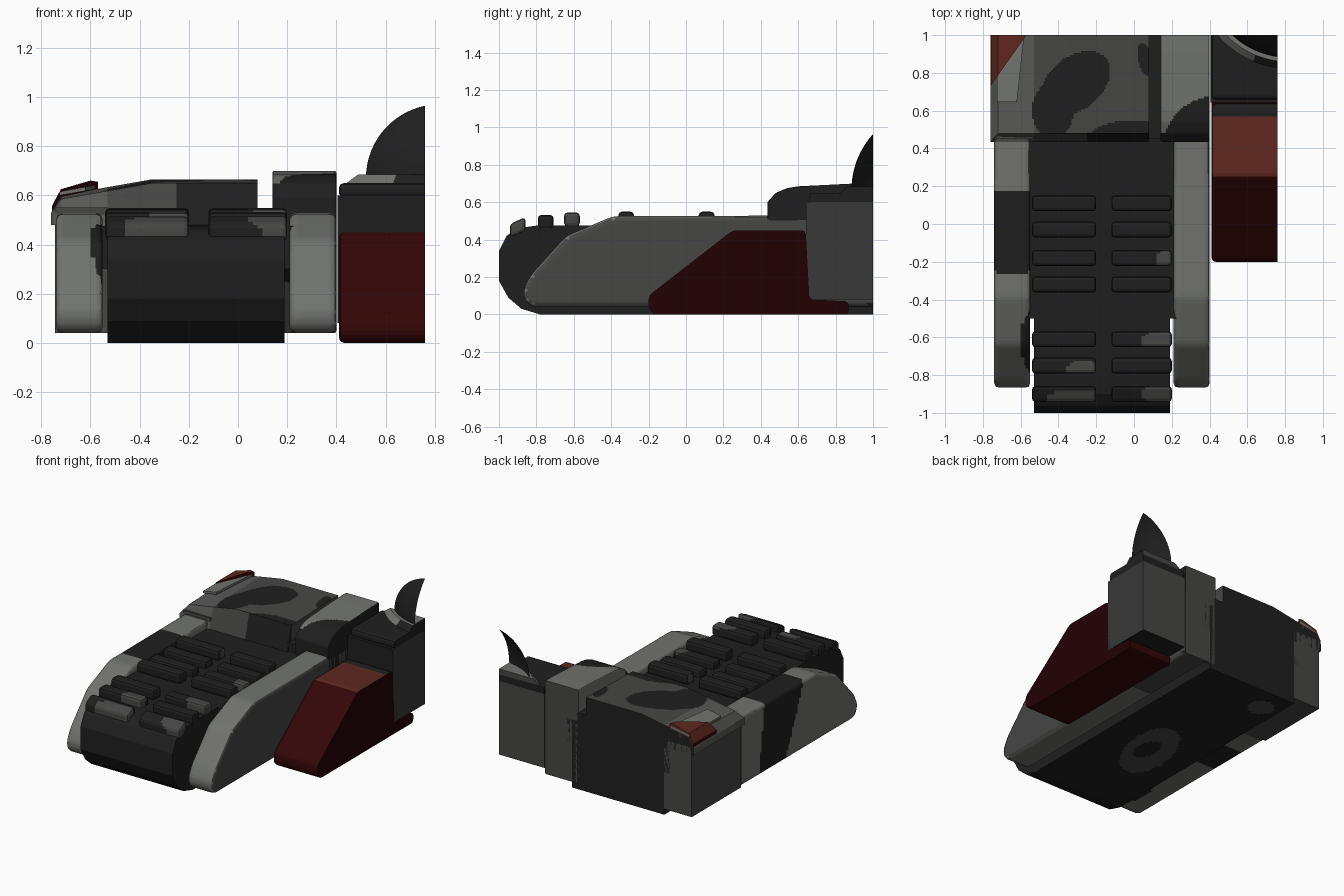
import bpy, bmesh
from mathutils import Vector

cube = bpy.data.objects.get("Cube")
if cube:
    bpy.data.objects.remove(cube, do_unlink=True)


def material(name, rgb):
    lin = [((c / 255 + 0.055) / 1.055) ** 2.4 if c > 10 else c / 3295 for c in rgb]
    m = bpy.data.materials.new(name)
    m.use_nodes = True
    m.diffuse_color = (*lin, 1)
    m.node_tree.nodes["Principled BSDF"].inputs["Base Color"].default_value = (*lin, 1)
    return m


LIGHT, MID, DARK, RED, BRICK, SLATE, DEEP, PALE = range(8)
MATS = [material("light grey", (113, 115, 110)), material("mid grey", (70, 70, 69)),
        material("charcoal", (31, 31, 31)), material("dark red", (52, 6, 7)),
        material("brick red", (94, 40, 31)), material("slate grey", (56, 56, 56)),
        material("deep red", (34, 1, 3)), material("pale grey", (88, 89, 87))]


def cut(bm, co, no, clear=False):
    bmesh.ops.bisect_plane(bm, geom=bm.verts[:] + bm.edges[:] + bm.faces[:], dist=1e-5,
                           plane_co=co, plane_no=no, clear_outer=clear)


def fill(bm):
    bmesh.ops.holes_fill(bm, edges=[e for e in bm.edges if e.is_boundary])


def finish(name, bm, mat, rule=None, smooth=False):
    """Turn the mesh into an object, coloured by a rule on face centre and normal."""
    bmesh.ops.recalc_face_normals(bm, faces=bm.faces[:])
    for f in bm.faces:
        got = rule(f.calc_center_median(), f.normal) if rule else None
        f.material_index = mat if got is None else got
        f.smooth = smooth
    for e in bm.edges:
        e.smooth = e.calc_face_angle(0) < .8
    me = bpy.data.meshes.new(name)
    bm.to_mesh(me)
    bm.free()
    for m in MATS:
        me.materials.append(m)
    ob = bpy.data.objects.new(name, me)
    bpy.context.scene.collection.objects.link(ob)


def prism(pts, axis, a, b, bevel=0.0):
    """Extrude a closed profile; axis x takes (y, z) points, axis y takes (x, z)."""
    bm = bmesh.new()
    place = (lambda p, t: (t, *p)) if axis == "x" else (lambda p, t: (p[0], t, p[1]))
    lo = [bm.verts.new(place(p, a)) for p in pts]
    hi = [bm.verts.new(place(p, b)) for p in pts]
    bm.faces.new(lo)
    bm.faces.new(hi[::-1])
    n = len(pts)
    for i in range(n):
        j = (i + 1) % n
        bm.faces.new((lo[i], hi[i], hi[j], lo[j]))
    bmesh.ops.recalc_face_normals(bm, faces=bm.faces[:])
    if bevel:
        # the flat rear and outer ends stay sharp
        edges = [e for e in bm.edges if not all(v.co.y > 0.99 for v in e.verts)
                 and not all(v.co.x > 0.755 for v in e.verts)]
        bmesh.ops.bevel(bm, geom=edges, offset=bevel, segments=2, profile=0.5,
                        affect="EDGES", clamp_overlap=True)
    return bm


def box(x, y, z, bevel=0.0):
    return prism([(y[0], z[0]), (y[1], z[0]), (y[1], z[1]), (y[0], z[1])], "x", *x, bevel)


def grid(bm, step, axes=(0, 1)):
    """Cut a fine grid so painted patches can follow curves."""
    for k in axes:
        vals = [v.co[k] for v in bm.verts]
        t, end = min(vals) + step, max(vals)
        while t < end - step / 4:
            co, no = Vector(), Vector()
            co[k], no[k] = t, 1
            cut(bm, co, no)
            t += step


def blob(c, x, y, rx, ry, lean=0.0):
    dx, dy = c.x - x, c.y - y
    dx -= lean * dy
    return (dx / rx) ** 2 + (dy / ry) ** 2 < 1


# Central track body, with patches on its underside
body = prism([(1, 0), (-.78, 0), (-.88, .03), (-.95, .09), (-1, .18), (-1, .34),
              (-.96, .42), (-.9, .46), (-.8, .475), (1, .48)], "x", -.53, .19)
grid(body, .02)


def belly(c, n):
    if n.z < -.9 and (blob(c, -.2, -.08, .17, .3, .2) and not blob(c, -.18, -.08, .07, .12)
                      or blob(c, -.4, .82, .09, .09)):
        return MID


finish("track_body", body, DARK, belly)
finish("track_filler", box((-.57, .23), (-.5, 1), (.3, .475)), DARK)

# Raised track pads in two columns
PADS = [(.11, .512, 0), (-.03, .49, 0), (-.18, .49, 0), (-.32, .512, 0),
        (-.61, .508, 0), (-.75, .495, 0), (-.9, .465, .45)]
PATCHES = [(.16, -.62, .13, .05), (-.27, -.78, .09, .06), (-.3, -.93, .17, .05),
           (.17, -.9, .14, .05), (.17, -.2, .06, .06), (-.16, .12, .05, .04)]


def pad_patch(c, n):
    if any(blob(c, *p) for p in PATCHES):
        return MID


for i, (y, z, tilt) in enumerate(PADS):
    for side, x in (("right", (-.54, -.2)), ("left", (-.12, .2))):
        pad = box(x, (y - .042, y + .042), (z - .037, z + .037), .018)
        for v in pad.verts:
            v.co.z += tilt * (v.co.y - y)
        grid(pad, .02)
        finish(f"track_pad_{side}_{i + 1}", pad, DARK, pad_patch)

# Side fenders
FENDER = [(1, .04), (-.82, .04), (-.86, .07), (-.87, .13), (-.83, .21), (-.64, .42),
          (-.39, .525), (1, .53)]


def fender_paint(c, n):
    if n.y > .9 or c.y > .44 or (c.x > 0 and n.x > .9):
        return MID
    if c.x < 0:
        drop = .53 - c.z
        if -.26 + .42 * drop < c.y < .18 + .13 * drop or blob(c, -.54, -.62, .06, .16):
            return DARK


for side, x in (("right", (-.74, -.55)), ("left", (.21, .4))):
    fender = prism(FENDER, "x", *x, .03)
    grid(fender, .02, (0, 1, 2))
    finish(f"fender_{side}", fender, LIGHT, fender_paint, True)

# Rear deck with a sloped front edge and painted patches
deck = prism([(-.76, .48), (-.76, .53), (-.72, .6), (-.52, .635), (-.35, .665),
              (.08, .665), (.08, .47), (-.5, .47)], "y", .435, 1)
for v in deck.verts:
    if v.co.y < .5 and v.co.z > .55:
        v.co.y += .045
        v.co.z -= .015
grid(deck, .01)


def deck_paint(c, n):
    if n.y > .9 or (c.x > -.25 and c.y < .485):
        return DARK
    if n.z > .5 and (blob(c, -.31, .745, .17, .17, .4) or blob(c, -.43, .6, .11, .15)
                     or blob(c, 0, .45, .24, .1) or blob(c, .06, .87, .04, .09, -.2)):
        return DARK
    if c.x < -.53:
        return PALE


finish("rear_deck", deck, MID, deck_paint)
finish("rear_side_wall", box((-.745, -.53), (.45, 1), (.04, .55)), MID)
finish("deck_channel", box((.07, .15), (.45, 1), (.04, .54)), DARK)

# Raised box beside the channel
raised = prism([(1, .04), (.435, .3), (.435, .6), (.48, .65), (.54, .675), (.6, .685),
                (.9, .7), (1, .7)], "x", .14, .4, .008)
grid(raised, .01)


def raised_paint(c, n):
    if n.y > .9:
        return MID
    if c.y < .48 or blob(c, .45, .42, .29, .26) or n.x > .9:
        return DARK


finish("raised_box", raised, LIGHT, raised_paint)

# Red side pod with a dark strip at the rear of its top
pod = prism([(-.2, .1), (-.2, .03), (-.17, 0), (.87, 0), (.87, .07), (.66, .08),
             (.64, .45), (.25, .45)], "x", .41, .76, .025)
cut(pod, (0, .57, 0), (0, 1, 0))


def pod_paint(c, n):
    if n.x > .9:
        return DEEP
    if n.z > .9 and c.z > .4:
        return DARK if c.y > .57 else BRICK


finish("side_pod", pod, RED, pod_paint)

# Outer rear block, collar and curved shell
finish("outer_block", box((.405, .76), (.642, 1), (.08, .6)), DARK,
       lambda c, n: SLATE if n.x > .9 else MID if n.y > .9 else None)
finish("outer_block_top", box((.41, .76), (.66, 1), (.59, .65), .02), DARK)


def collar_paint(c, n):
    if n.y > .9:
        return MID
    if n.x > .9 or (n.z < .9 and c.x > .64):
        return DARK


CENTRE = Vector((.82, 1.319, .67))
collar = bmesh.new()
bmesh.ops.create_cone(collar, cap_ends=True, segments=96, radius1=.5, radius2=.46, depth=.04)
bmesh.ops.translate(collar, verts=collar.verts[:], vec=(CENTRE.x, CENTRE.y, .665))
for co, no in (((.76, 0, 0), (1, 0, 0)), ((0, 1, 0), (0, 1, 0))):
    cut(collar, co, no, True)
    fill(collar)
finish("shell_collar", collar, LIGHT, collar_paint)

shell = bmesh.new()
bmesh.ops.create_uvsphere(shell, u_segments=96, v_segments=48, radius=.438)
bmesh.ops.translate(shell, verts=shell.verts[:], vec=CENTRE)
for co, no in (((.76, 0, 0), (1, 0, 0)), ((0, 1, 0), (0, 1, 0)), (CENTRE, (0, 0, -1))):
    cut(shell, co, no, True)
finish("curved_shell", shell, DARK, None, True)

# Rear corner lamp on its light plate
plate = prism([(-.725, .6), (-.725, .615), (-.58, .642), (-.58, .625)], "y", .645, 1)
cut(plate, (-.62, .645, 0), (1, -.11, 0), True)
fill(plate)
finish("lamp_plate", plate, LIGHT)

lamp = prism([(-.76, .5), (-.755, .56), (-.72, .625), (-.6, .66), (-.57, .655),
              (-.57, .61), (-.7, .56)], "y", .73, 1)
cut(lamp, (-.76, .73, 0), (.27, -.19, 0), True)
fill(lamp)
finish("corner_lamp", lamp, RED, lambda c, n: BRICK if n.z > .2 or n.y > .9 else None)
